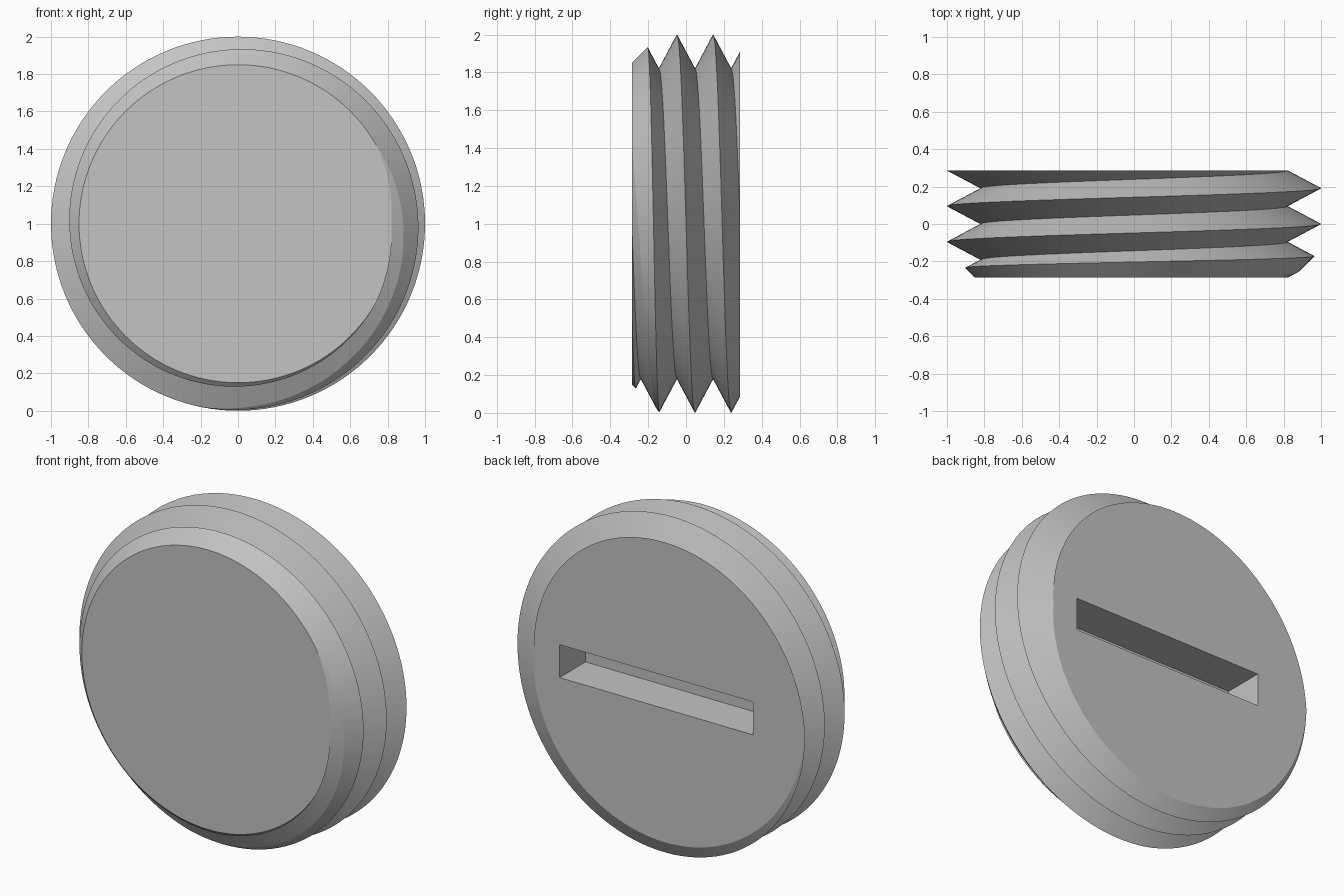
import bpy
import bmesh
from math import cos, sin, pi

SEG = 128            # sides per turn
PITCH = 0.191        # thread pitch
HALF = 1.5 * PITCH   # half thickness of the plug
ROOT, CREST = 0.82, 1.0
CENTRE_Z = 1.0

if "Cube" in bpy.data.objects:
    bpy.data.objects.remove(bpy.data.objects["Cube"], do_unlink=True)

grey = bpy.data.materials.new("plain_grey")
grey.use_nodes = True
colour = (0.55, 0.55, 0.55, 1.0)
grey.diffuse_color = colour
grey.node_tree.nodes["Principled BSDF"].inputs["Base Color"].default_value = colour


def finish(bm, name):
    bmesh.ops.recalc_face_normals(bm, faces=bm.faces)
    mesh = bpy.data.meshes.new(name)
    bm.to_mesh(mesh)
    bm.free()
    obj = bpy.data.objects.new(name, mesh)
    mesh.materials.append(grey)
    bpy.context.collection.objects.link(obj)
    return obj


def polar(bm, radius, angle, y):
    return bm.verts.new((radius * cos(angle), y, CENTRE_Z + radius * sin(angle)))


def make_thread(name, turns):
    """Solid V-thread whose helix advances towards the front."""
    bm = bmesh.new()
    roots, crests = [], []
    for i in range(turns * SEG + 1):
        angle = 2 * pi * i / SEG
        y = PITCH * (turns // 2 - i / SEG)
        crests.append(polar(bm, CREST, angle, y))
        roots.append(polar(bm, ROOT, angle, y + PITCH / 2))
    # the root one turn later closes the other side of each ridge
    for i in range((turns - 1) * SEG):
        j = i + SEG
        bm.faces.new((roots[i], roots[i + 1], crests[i + 1], crests[i]))
        bm.faces.new((crests[i], crests[i + 1], roots[j + 1], roots[j]))
    # fan caps to the axis at both ends
    last = (turns - 1) * SEG
    for start, direction in ((0, 1), (last, -1)):
        hub = bm.verts.new((0, roots[start].co.y + direction * PITCH, CENTRE_Z))
        loop = roots[start:start + SEG + 1] + [crests[start]]
        for a, b in zip(loop, loop[1:] + loop[:1]):
            bm.faces.new((hub, a, b))
    bmesh.ops.delete(bm, geom=[v for v in bm.verts if not v.link_faces], context='VERTS')
    return finish(bm, name)


def make_envelope(name):
    """Disc with a chamfered front that trims the thread to length."""
    bm = bmesh.new()
    rings = [[polar(bm, r, 2 * pi * i / SEG, y) for i in range(SEG)]
             for y, r in ((-HALF, 0.85), (0.35 - HALF, 1.2), (HALF, 1.2))]
    for low, high in zip(rings, rings[1:]):
        for i in range(SEG):
            k = (i + 1) % SEG
            bm.faces.new((low[i], low[k], high[k], high[i]))
    bm.faces.new(rings[0])
    bm.faces.new(rings[-1])
    return finish(bm, name)


def make_slot(name, length, height, depth):
    bm = bmesh.new()
    bmesh.ops.create_cube(bm, size=1)
    for v in bm.verts:
        v.co = (v.co.x * length, v.co.y * 2 * depth + HALF, v.co.z * height + CENTRE_Z)
    return finish(bm, name)


def cut(target, tool, operation):
    mod = target.modifiers.new(tool.name, 'BOOLEAN')
    mod.operation = operation
    mod.solver = 'EXACT'
    mod.object = tool
    bpy.context.view_layer.objects.active = target
    bpy.ops.object.modifier_apply(modifier=mod.name)
    bpy.data.objects.remove(tool, do_unlink=True)


# threaded body, trimmed to length, with a driver slot in the back
plug = make_thread("threaded_plug", 8)
cut(plug, make_envelope("trim_envelope"), 'INTERSECT')
cut(plug, make_slot("driver_slot", 1.3, 0.2, 0.25), 'DIFFERENCE')

bpy.ops.object.select_all(action='DESELECT')
plug.select_set(True)
bpy.context.view_layer.objects.active = plug
bpy.ops.object.shade_smooth_by_angle(angle=pi / 12)
